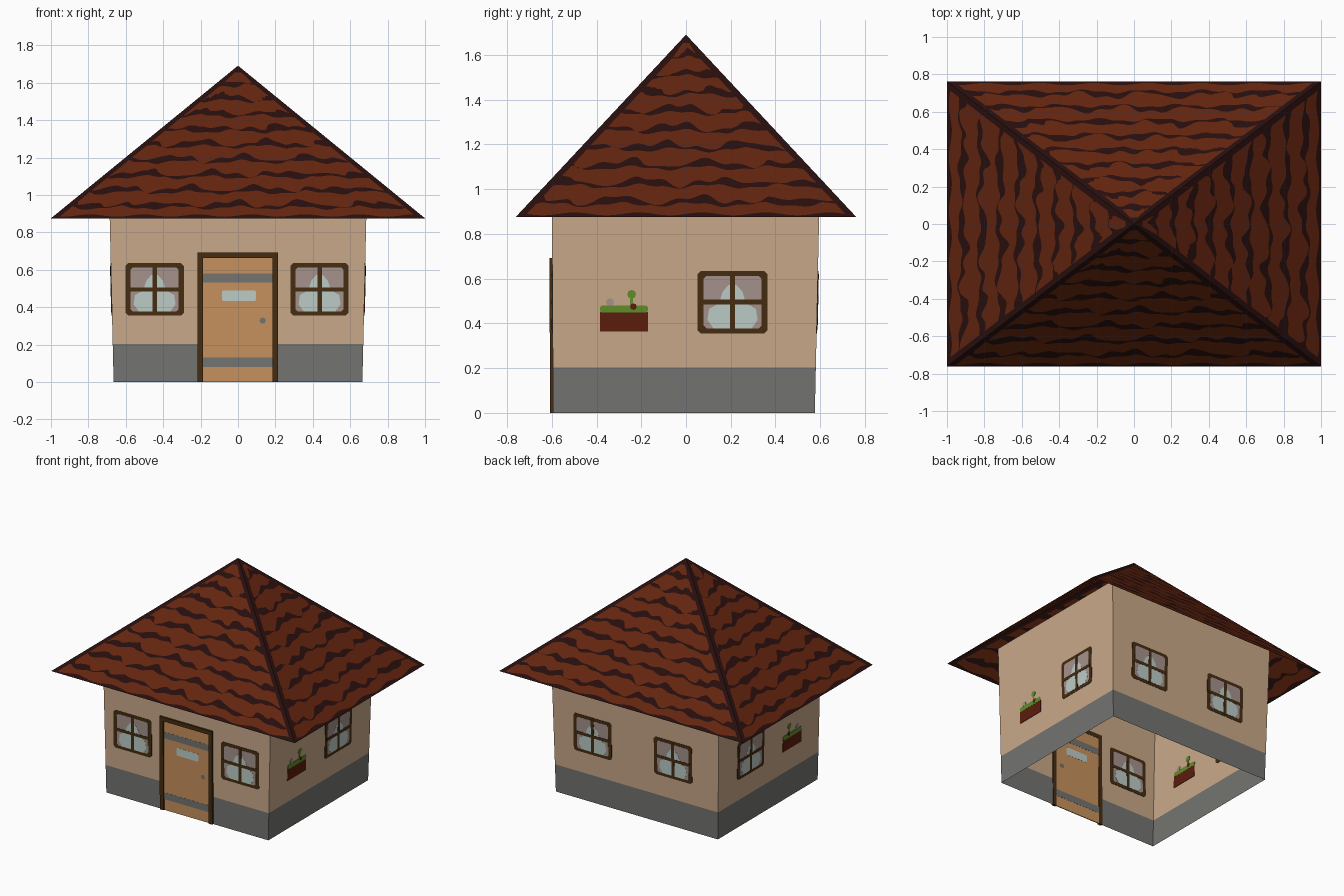
import bpy, bmesh, math, random
from mathutils import Vector

if "Cube" in bpy.data.objects:
    bpy.data.objects.remove(bpy.data.objects["Cube"])

random.seed(4)


def material(name, r, g, b):
    m = bpy.data.materials.new(name)
    lin = [(c / 255 / 12.92) if c < 11 else ((c / 255 + 0.055) / 1.055) ** 2.4 for c in (r, g, b)]
    m.diffuse_color = (*lin, 1)
    m.use_nodes = True
    m.node_tree.nodes["Principled BSDF"].inputs["Base Color"].default_value = m.diffuse_color
    return m


PLASTER, STONE, TILE, SHADE, FRAME, DOOR, MAUVE, PALE, GREEN, BOX = range(10)
MATS = [material("plaster", 201, 169, 137), material("stone_grey", 116, 116, 113),
        material("roof_tile", 100, 37, 15), material("roof_gap", 40, 15, 14),
        material("dark_wood", 70, 45, 17), material("door_wood", 200, 146, 93),
        material("mauve_glass", 166, 147, 141), material("pale_glass", 188, 204, 199),
        material("leaf_green", 95, 142, 42), material("planter_red", 92, 28, 14)]


def finish(name, bm):
    me = bpy.data.meshes.new(name)
    bm.to_mesh(me)
    bm.free()
    for m in MATS:
        me.materials.append(m)
    ob = bpy.data.objects.new(name, me)
    bpy.context.collection.objects.link(ob)
    return ob


# Slightly flaring wall planes: u runs along the wall, o points outward
def half_x(z): return 0.665 + 0.024 * z
def front_y(z): return 0.594 + 0.006 * z
def back_y(z): return 0.576 + 0.022 * z


WALL = {
    "front": lambda u, z, o: Vector((u, -front_y(z) - o, z)),
    "back": lambda u, z, o: Vector((u, back_y(z) + o, z)),
    "right": lambda u, z, o: Vector((half_x(z) + o, u, z)),
    "left": lambda u, z, o: Vector((-half_x(z) - o, u, z)),
}


def plates(name, wall, parts):
    """parts: (outline points, depth inward, depth outward, material)"""
    bm = bmesh.new()
    f = WALL[wall]
    for pts, din, dout, mat in parts:
        a = [bm.verts.new(f(u, z, -din)) for u, z in pts]
        b = [bm.verts.new(f(u, z, dout)) for u, z in pts]
        n = len(pts)
        faces = [bm.faces.new(a), bm.faces.new(b[::-1])]
        faces += [bm.faces.new((a[i], b[i], b[(i + 1) % n], a[(i + 1) % n])) for i in range(n)]
        for fc in faces:
            fc.material_index = mat
    bmesh.ops.recalc_face_normals(bm, faces=bm.faces)
    return finish(name, bm)


def rect(u0, u1, z0, z1, c=0.0):
    if c == 0:
        return [(u0, z0), (u1, z0), (u1, z1), (u0, z1)]
    return [(u0 + c, z0), (u1 - c, z0), (u1, z0 + c), (u1, z1 - c),
            (u1 - c, z1), (u0 + c, z1), (u0, z1 - c), (u0, z0 + c)]


def disc(u, z, r, n=8):
    return [(u + r * math.cos(2 * math.pi * i / n), z + r * math.sin(2 * math.pi * i / n)) for i in range(n)]


# Walls: stone base band and plaster above, open at top and bottom
bm = bmesh.new()
rings = []
for z in (0, 0.203, 1.035):
    hx, fy, by = half_x(z), front_y(z), back_y(z)
    rings.append([bm.verts.new(p) for p in ((-hx, -fy, z), (hx, -fy, z), (hx, by, z), (-hx, by, z))])
for k, mat in enumerate((STONE, PLASTER)):
    for i in range(4):
        j = (i + 1) % 4
        fc = bm.faces.new((rings[k][i], rings[k][j], rings[k + 1][j], rings[k + 1][i]))
        fc.material_index = mat
finish("walls", bm)

# Roof: four slopes cut into wavy tile courses with dark gaps, hips and eaves
EAVE, RISE, HX, HY = 0.875, 0.816, 1.0, 0.762
COLS, HIP = 80, 0.036


def course_lines():
    courses = []
    for k in range(1, 10):
        p = [random.uniform(0, 6.28) for _ in range(4)]
        courses.append((0.1 * k - 0.03, p))

    def lines(a):
        out = [0.0, 0.018 + 0.008 * math.sin(a * 21)]
        for c, p in courses:
            low = c + 0.010 * math.sin(a * 19 + p[0]) + 0.005 * math.sin(a * 47 + p[1])
            thick = 0.026 + 0.014 * math.sin(a * 15 + p[2]) + 0.010 * math.sin(a * 39 + p[3])
            out += [low, low + max(thick, 0.003)]
        return out + [0.955, 1.0]
    return lines


bm = bmesh.new()
for wide, deep, turned in ((HX, HY, False), (HY, HX, True)):
    for sign in (1, -1):
        lines = course_lines()
        grid = []
        for i in range(COLS + 3):
            s = max(-1, min(1, 2 * (i - 1) / COLS - 1))
            row = []
            # the wave follows true distance along the eave
            for j in range(len(lines(0))):
                t = lines(s * wide)[j]
                t = lines(s * wide * (1 - t))[j]
                half = wide * (1 - t)
                inner = half - min(HIP, half * 0.6)
                a = s * (half if i in (0, COLS + 2) else inner)
                d = deep * (1 - t)
                x, y = (d, a) if turned else (a, -d)
                row.append(bm.verts.new((sign * x, sign * y, EAVE + RISE * t)))
            grid.append(row)
        for i in range(COLS + 2):
            for j in range(len(grid[0]) - 1):
                fc = bm.faces.new((grid[i][j], grid[i + 1][j], grid[i + 1][j + 1], grid[i][j + 1]))
                border = i in (0, COLS + 1)
                fc.material_index = SHADE if border or j % 2 == 0 else TILE
bmesh.ops.remove_doubles(bm, verts=bm.verts, dist=0.0002)
finish("roof", bm)

# Windows: dark frame, mauve glass, pale reflection and cross bars
GLOW = [(-0.085, 0.378), (0.085, 0.378), (0.112, 0.415), (0.105, 0.465), (0.06, 0.49),
        (0.045, 0.54), (0.018, 0.572), (-0.018, 0.572), (-0.045, 0.54), (-0.06, 0.49),
        (-0.105, 0.465), (-0.112, 0.415)]


def window(name, wall, u):
    plates(name, wall, [
        (rect(u - 0.156, u + 0.156, 0.356, 0.635, 0.014), 0.002, 0.002, FRAME),
        (rect(u - 0.129, u + 0.129, 0.378, 0.612, 0.012), 0.003, 0.003, MAUVE),
        ([(u + a, z) for a, z in GLOW], 0.0037, 0.0037, PALE),
        (rect(u - 0.012, u + 0.012, 0.37, 0.62), 0.0044, 0.0044, FRAME),
        (rect(u - 0.14, u + 0.14, 0.484, 0.506), 0.0046, 0.0046, FRAME),
    ])


window("front_left_window", "front", -0.446)
window("front_right_window", "front", 0.436)
window("back_left_window", "back", 0.355)
window("back_right_window", "back", -0.305)
window("right_window", "right", 0.208)
window("left_window", "left", 0.208)

# Painted flower boxes on both sides
for side in ("right", "left"):
    plates(side + "_flower_box", side, [
        (rect(-0.385, -0.17, 0.363, 0.450), 0.003, 0.003, BOX),
        (rect(-0.385, -0.17, 0.448, 0.480, 0.008), 0.0035, 0.0035, GREEN),
        (rect(-0.25, -0.238, 0.475, 0.53), 0.002, 0.002, GREEN),
        (disc(-0.243, 0.53, 0.02), 0.003, 0.003, GREEN),
        (disc(-0.34, 0.495, 0.018), 0.003, 0.003, MAUVE),
        (disc(-0.235, 0.475, 0.015), 0.004, 0.004, BOX),
    ])

# Door with grey bands, pale plate and knob
plates("door", "front", [
    (rect(-0.195, 0.192, 0.0, 0.67), 0.003, 0.003, DOOR),
    (rect(-0.19, 0.187, 0.533, 0.58), 0.004, 0.004, STONE),
    (rect(-0.19, 0.187, 0.080, 0.130), 0.004, 0.004, STONE),
    (rect(-0.086, 0.096, 0.432, 0.490, 0.008), 0.004, 0.004, PALE),
    (disc(0.132, 0.328, 0.017), 0.004, 0.004, STONE),
])

# Raised door frame
plates("door_frame", "front", [
    (rect(-0.217, -0.187, 0.0, 0.692), 0.005, 0.013, FRAME),
    (rect(0.184, 0.214, 0.0, 0.692), 0.005, 0.013, FRAME),
    (rect(-0.187, 0.184, 0.662, 0.692), 0.005, 0.013, FRAME),
])
